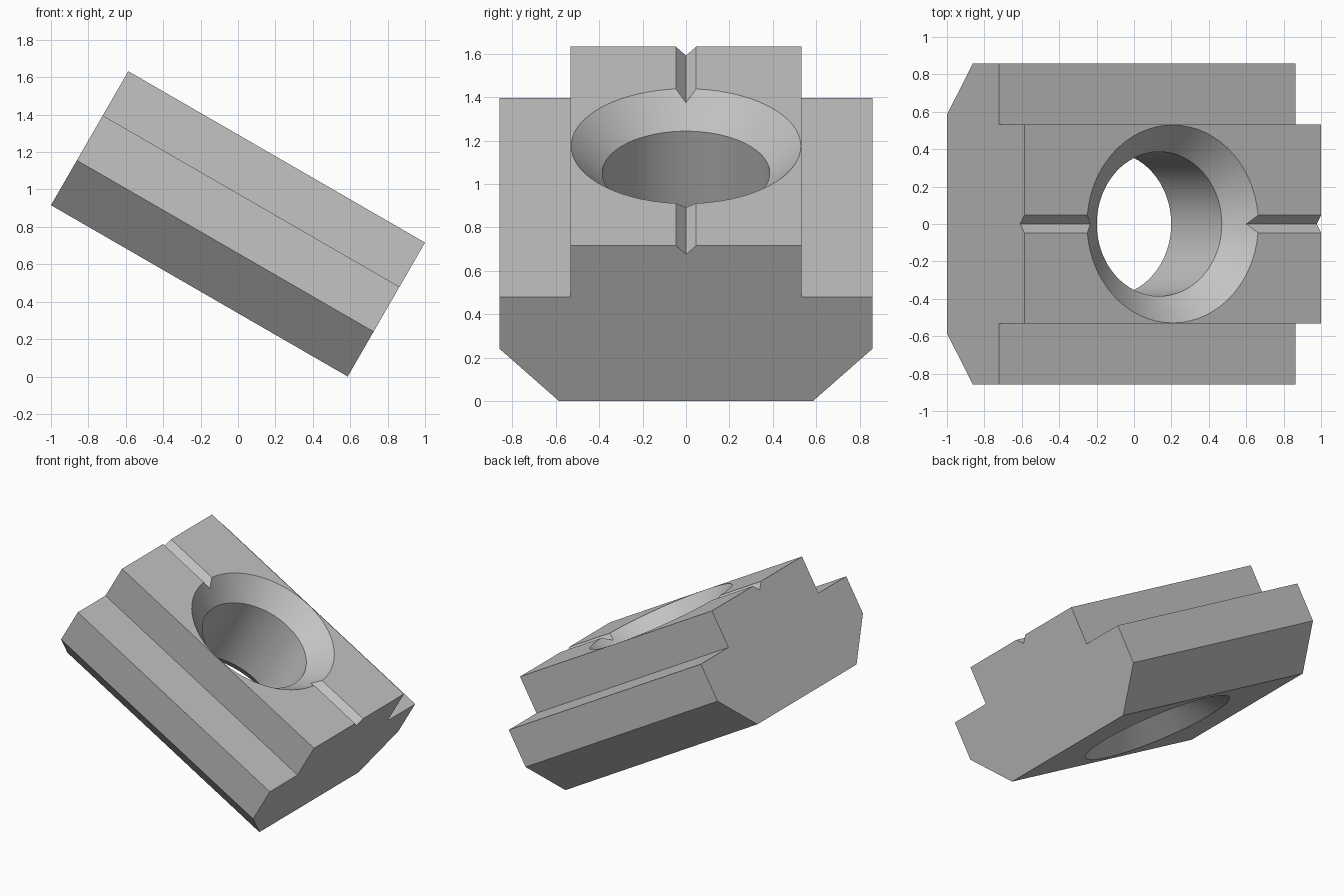
import bpy
import bmesh
import math

cube = bpy.data.objects.get("Cube")
if cube:
    bpy.data.objects.remove(cube, do_unlink=True)

TILT = math.radians(30)
LENGTH, HEIGHT = 1.832, 0.827
BORE_R, SINK_R = 0.386, 0.529
GROOVE = 0.047
SEGMENTS = 64

grey = bpy.data.materials.new("plain grey")
grey.use_nodes = True
colour = (0.55, 0.55, 0.55, 1)
grey.diffuse_color = colour
grey.node_tree.nodes["Principled BSDF"].inputs["Base Color"].default_value = colour


def make_object(name, bm):
    bmesh.ops.recalc_face_normals(bm, faces=bm.faces)
    mesh = bpy.data.meshes.new(name)
    bm.to_mesh(mesh)
    bm.free()
    mesh.materials.append(grey)
    obj = bpy.data.objects.new(name, mesh)
    bpy.context.collection.objects.link(obj)
    return obj


# Slot nut body: half cross-section (y, z), mirrored and extruded along x
half = [(0.585, 0), (0.858, 0.277), (0.858, 0.554), (0.531, 0.554),
        (0.531, HEIGHT), (GROOVE, HEIGHT)]
section = half + [(0, HEIGHT - GROOVE)] + [(-y, z) for y, z in reversed(half)]
bm = bmesh.new()
face = bm.faces.new([bm.verts.new((-LENGTH / 2, y, z - HEIGHT / 2)) for y, z in section])
grown = bmesh.ops.extrude_face_region(bm, geom=[face], use_keep_orig=True)
bmesh.ops.translate(bm, vec=(LENGTH, 0, 0),
                    verts=[g for g in grown["geom"] if isinstance(g, bmesh.types.BMVert)])
body = make_object("slot_nut", bm)

# Bore cutter countersunk at both ends, each cone carried past the surface
over = 0.05
slope_h = SINK_R - BORE_R
end = HEIGHT / 2 + over
inner = HEIGHT / 2 - slope_h
bm = bmesh.new()
rings = []
for radius, z in [(SINK_R + over, -end), (BORE_R, -inner),
                  (BORE_R, inner), (SINK_R + over, end)]:
    angles = [2 * math.pi * i / SEGMENTS for i in range(SEGMENTS)]
    rings.append([bm.verts.new((radius * math.cos(a), radius * math.sin(a), z)) for a in angles])
for low, high in zip(rings, rings[1:]):
    for i in range(SEGMENTS):
        j = (i + 1) % SEGMENTS
        bm.faces.new((low[i], low[j], high[j], high[i]))
bm.faces.new(rings[0])
bm.faces.new(rings[-1])
cutter = make_object("bore_cutter", bm)
cutter.hide_render = True

# Cut the bore
cut = body.modifiers.new("bore", "BOOLEAN")
cut.operation = "DIFFERENCE"
cut.solver = "EXACT"
cut.object = cutter
bpy.context.view_layer.objects.active = body
body.select_set(True)
bpy.ops.object.modifier_apply(modifier=cut.name)
bpy.data.objects.remove(cutter, do_unlink=True)
bpy.ops.object.shade_smooth_by_angle(angle=math.radians(25))

# Lean the nut so its lower end edge rests on the ground
body.rotation_euler.y = TILT
body.location.z = (LENGTH * math.sin(TILT) + HEIGHT * math.cos(TILT)) / 2
